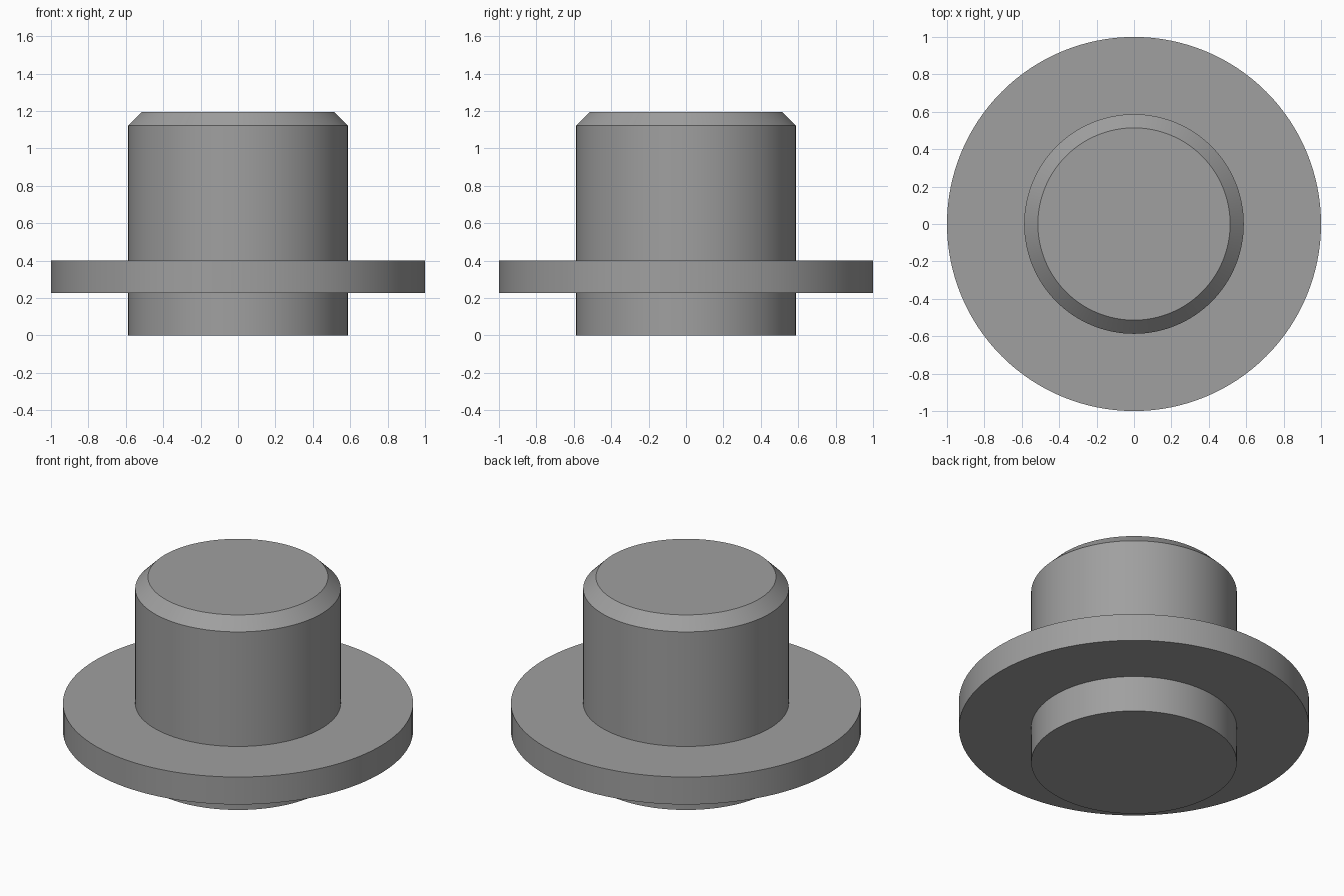
import bpy, bmesh, math

if "Cube" in bpy.data.objects:
    bpy.data.objects.remove(bpy.data.objects["Cube"])

SEGMENTS = 128

grey = bpy.data.materials.new("mid_grey")
grey.diffuse_color = (0.35, 0.35, 0.35, 1.0)
grey.use_nodes = True
grey.node_tree.nodes["Principled BSDF"].inputs["Base Color"].default_value = grey.diffuse_color

# Half profile (radius, height) of the flanged plug, bottom to top
profile = [(0.587, 0.0), (0.587, 0.227), (1.0, 0.227), (1.0, 0.4),
           (0.587, 0.4), (0.587, 1.122), (0.514, 1.195)]

# Turn the profile around the z axis
bm = bmesh.new()
rings = []
for r, z in profile:
    rings.append([bm.verts.new((r * math.cos(2 * math.pi * i / SEGMENTS),
                                r * math.sin(2 * math.pi * i / SEGMENTS), z))
                  for i in range(SEGMENTS)])
for low, high in zip(rings, rings[1:]):
    for i in range(SEGMENTS):
        j = (i + 1) % SEGMENTS
        bm.faces.new((low[i], low[j], high[j], high[i]))

# Flat end caps
bm.faces.new(rings[0][::-1])
bm.faces.new(rings[-1])

mesh = bpy.data.meshes.new("flanged_plug")
bm.to_mesh(mesh)
bm.free()
mesh.materials.append(grey)
plug = bpy.data.objects.new("flanged_plug", mesh)
bpy.context.collection.objects.link(plug)

# Smooth round walls, sharp rims
bpy.context.view_layer.objects.active = plug
plug.select_set(True)
bpy.ops.object.shade_smooth_by_angle(angle=math.radians(30))
